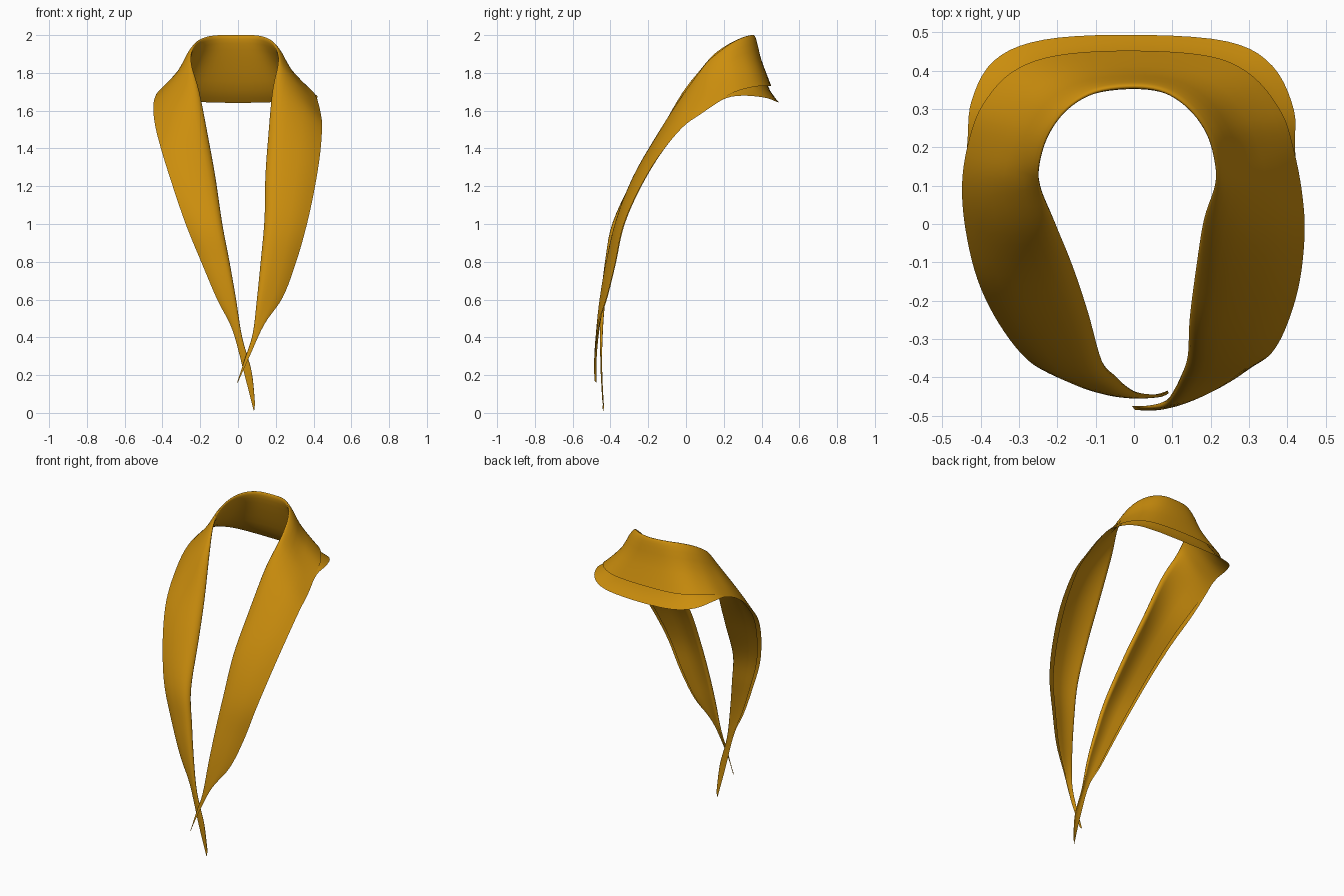
import bpy, bmesh
from mathutils import Vector

# Neck roll line, from the left tail round the back of the neck to the right tail
FOLD = [(.09, -.44, .05), (.072, -.447, .22), (.022, -.447, .40), (-.01, -.435, .60),
        (-.045, -.405, .80), (-.083, -.36, 1.0), (-.12, -.23, 1.25), (-.16, -.11, 1.47),
        (-.205, 0, 1.70), (-.243, .09, 1.83), (-.248, .15, 1.90), (-.225, .23, 1.955),
        (-.175, .30, 1.988), (-.10, .345, 2.0), (0, .358, 2.0), (.08, .345, 2.0),
        (.145, .30, 1.988), (.19, .235, 1.955), (.211, .16, 1.90), (.211, .10, 1.84),
        (.182, .01, 1.70), (.16, -.13, 1.46), (.145, -.25, 1.25), (.14, -.345, 1.02),
        (.12, -.405, .80), (.10, -.445, .60), (.078, -.468, .42), (.038, -.475, .29),
        (-.005, -.475, .16)]
# Free outer edge of the turned-down layer, same stations
EDGE = [(.085, -.44, .005), (.035, -.448, .20), (-.03, -.445, .44), (-.11, -.43, .60),
        (-.195, -.40, .80), (-.277, -.355, 1.0), (-.352, -.26, 1.22), (-.408, -.145, 1.40),
        (-.44, -.01, 1.53), (-.448, .11, 1.63), (-.43, .22, 1.69), (-.395, .31, 1.72),
        (-.32, .395, 1.73), (-.20, .44, 1.73), (0, .452, 1.73), (.20, .437, 1.73),
        (.31, .385, 1.73), (.385, .29, 1.71), (.415, .20, 1.67), (.437, .09, 1.59),
        (.445, -.02, 1.51), (.432, -.15, 1.35), (.40, -.26, 1.16), (.36, -.335, .98),
        (.305, -.375, .79), (.236, -.42, .61), (.14, -.465, .47), (.066, -.485, .31),
        (.003, -.485, .17)]
# Under-layer width relative to the top layer, its outward flare, and the lapel
# bulge, each from tail to centre back
UNDER = [.9, .9, .9, .9, .9, .9, .9, .9, .92, .97, 1.03, 1.14, 1.26, 1.32, 1.34]
FLARE = [0, 0, 0, 0, 0, 0, 0, 0, 0, 0, .004, .012, .018, .018, .016]
BULGE = [0, .004, .008, .016, .024, .030, .035, .036, .028, .008, -.008, -.014, -.01, -.006, -.004]


def mirrored(half):
    return half + half[-2::-1]


def spline(values, steps):
    """Catmull-Rom resampling of numbers or vectors."""
    out = []
    n = len(values)
    for i in range(n - 1):
        a, b, c, d = (values[min(max(i + k, 0), n - 1)] for k in (-1, 0, 1, 2))
        for s in range(steps):
            t = s / steps
            out.append(0.5 * (b * 2 + (c - a) * t + (a * 2 - b * 5 + c * 4 - d) * t * t
                              + (b * 3 - a - c * 3 + d) * t ** 3))
    out.append(values[-1])
    return out


fold = spline([Vector(p) for p in FOLD], 5)
edge = spline([Vector(p) for p in EDGE], 5)
under = spline(mirrored(UNDER), 5)
flare = spline(mirrored(FLARE), 5)
bulge = spline(mirrored(BULGE), 5)

# Folded cross-section swept along the roll line
bm = bmesh.new()
rows = []
for i, (f, e) in enumerate(zip(fold, edge)):
    tangent = fold[min(i + 1, len(fold) - 1)] - fold[max(i - 1, 0)]
    w = e - f
    n = tangent.cross(w).normalized()
    b = bulge[i]
    roll = max(b, 0)
    gap = min(.018, w.length * .12)
    k = under[i]
    profile = [f + w,
               f + w * .75 + n * b * .7,
               f + w * .45 + n * b,
               f + w * .18 + n * (roll * .85 + gap * .2),
               f + w * .05 + n * (roll * .4 + gap * .3),
               f,
               f + w * .06 - n * gap * .7,
               f + w * k * .2 + n * (b * .45 - gap),
               f + w * k * .5 + n * (b * .8 - gap),
               f + w * k * .8 + n * (b * .4 - gap * .7),
               f + w * k + n * (flare[i] - gap * .35)]
    rows.append([bm.verts.new(p) for p in spline(profile, 2)])
for r, s in zip(rows, rows[1:]):
    for j in range(len(r) - 1):
        bm.faces.new((r[j], r[j + 1], s[j + 1], s[j]))
mesh = bpy.data.meshes.new("shawl_collar")
bm.to_mesh(mesh)
bm.free()
for p in mesh.polygons:
    p.use_smooth = True
collar = bpy.data.objects.new("shawl_collar", mesh)
bpy.context.collection.objects.link(collar)

# Mustard cloth
cloth = bpy.data.materials.new("mustard_cloth")
cloth.diffuse_color = (.60, .27, .004, 1)
mesh.materials.append(cloth)
